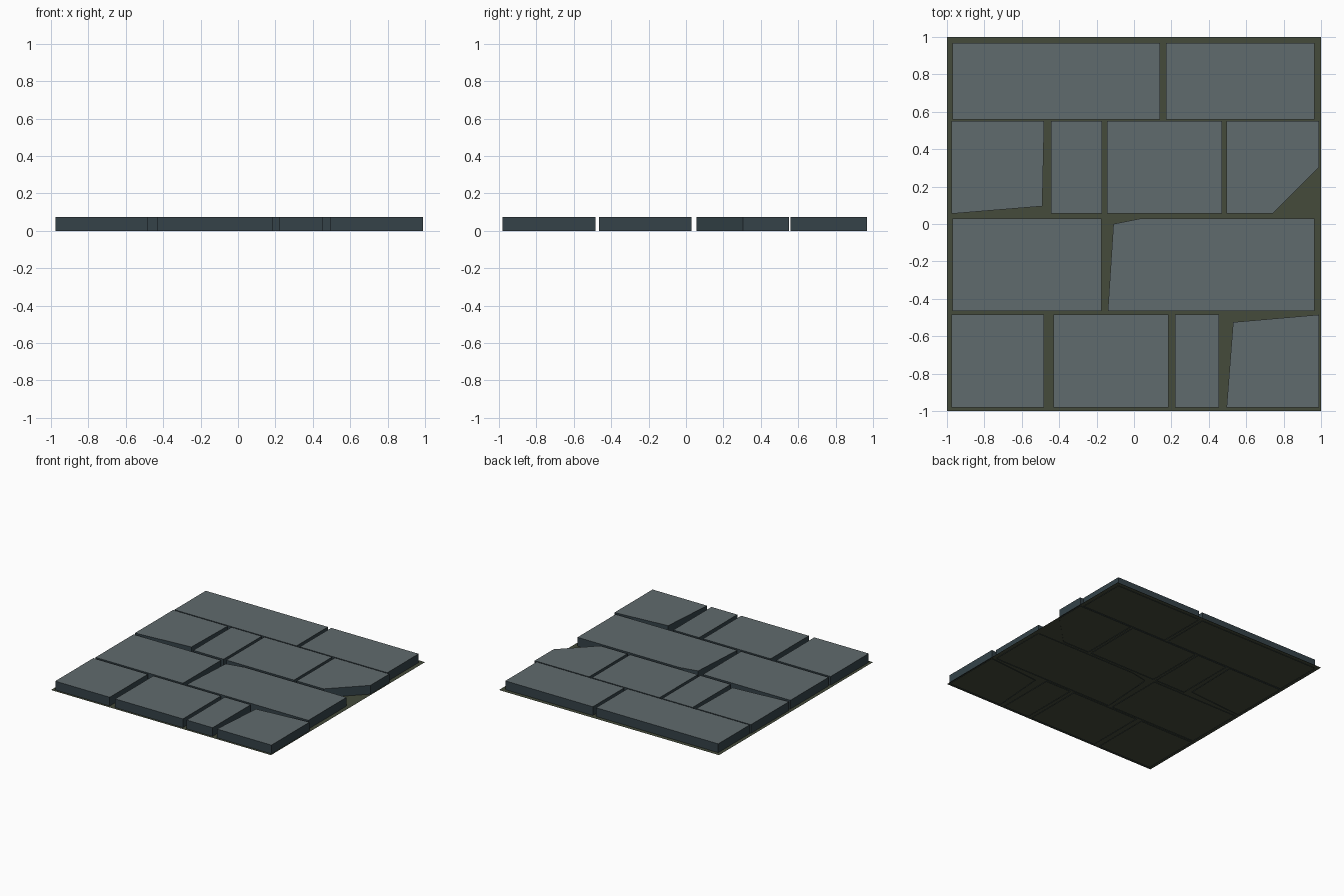
import bpy, bmesh

if "Cube" in bpy.data.objects:
    bpy.data.objects.remove(bpy.data.objects["Cube"])

HEIGHT = 0.075


def material(name, rgb):
    m = bpy.data.materials.new(name)
    m.diffuse_color = (*rgb, 1)
    m.use_nodes = True
    m.node_tree.nodes["Principled BSDF"].inputs["Base Color"].default_value = m.diffuse_color
    return m


TOP = material("grey stone face", (0.118, 0.147, 0.154))
SIDE = material("dark slate edge", (0.035, 0.055, 0.066))
EARTH = material("mossy earth", (0.058, 0.069, 0.043))


def finish(name, bm, mats):
    mesh = bpy.data.meshes.new(name)
    bm.to_mesh(mesh)
    bm.free()
    for m in mats:
        mesh.materials.append(m)
    bpy.context.collection.objects.link(bpy.data.objects.new(name, mesh))


def slab(name, outline):
    """Open-bottomed paving stone from a counter-clockwise outline."""
    bm = bmesh.new()
    low = [bm.verts.new((x, y, 0)) for x, y in outline]
    high = [bm.verts.new((x, y, HEIGHT)) for x, y in outline]
    bm.faces.new(high).material_index = 0
    n = len(outline)
    for i in range(n):
        j = (i + 1) % n
        bm.faces.new((low[i], low[j], high[j], high[i])).material_index = 1
    finish(name, bm, (TOP, SIDE))


def rect(x0, x1, y0, y1):
    return [(x0, y0), (x1, y0), (x1, y1), (x0, y1)]


# Rectangular stones: (y0, y1, [(x0, x1), ...]) per course
courses = [
    (0.56, 0.967, [(-0.97, 0.14), (0.17, 0.965)]),
    (0.055, 0.55, [(-0.445, -0.17), (-0.145, 0.47)]),
    (-0.465, 0.03, [(-0.97, -0.175)]),
    (-0.98, -0.485, [(-0.975, -0.48), (-0.43, 0.185), (0.22, 0.455)]),
]
for r, (y0, y1, spans) in enumerate(courses):
    for c, (x0, x1) in enumerate(spans):
        slab(f"paving_stone_{r + 1}_{c + 1}", rect(x0, x1, y0, y1))

# Chipped and skewed stones
slab("skewed_stone", [(-0.975, 0.055), (-0.49, 0.095), (-0.48, 0.55), (-0.975, 0.55)])
slab("cut_corner_stone", [(0.495, 0.055), (0.74, 0.055), (0.99, 0.305), (0.99, 0.55), (0.495, 0.55)])
slab("chipped_stone", [(-0.14, -0.465), (0.965, -0.465), (0.965, 0.03), (0.04, 0.03), (-0.11, 0.0)])
slab("skewed_corner_stone", [(0.495, -0.98), (0.99, -0.98), (0.99, -0.485), (0.53, -0.525)])

# Earth sheet under the stones
bm = bmesh.new()
bm.faces.new([bm.verts.new((x, y, 0.003)) for x, y in rect(-1, 1, -1, 1)])
finish("earth_bed", bm, (EARTH,))
